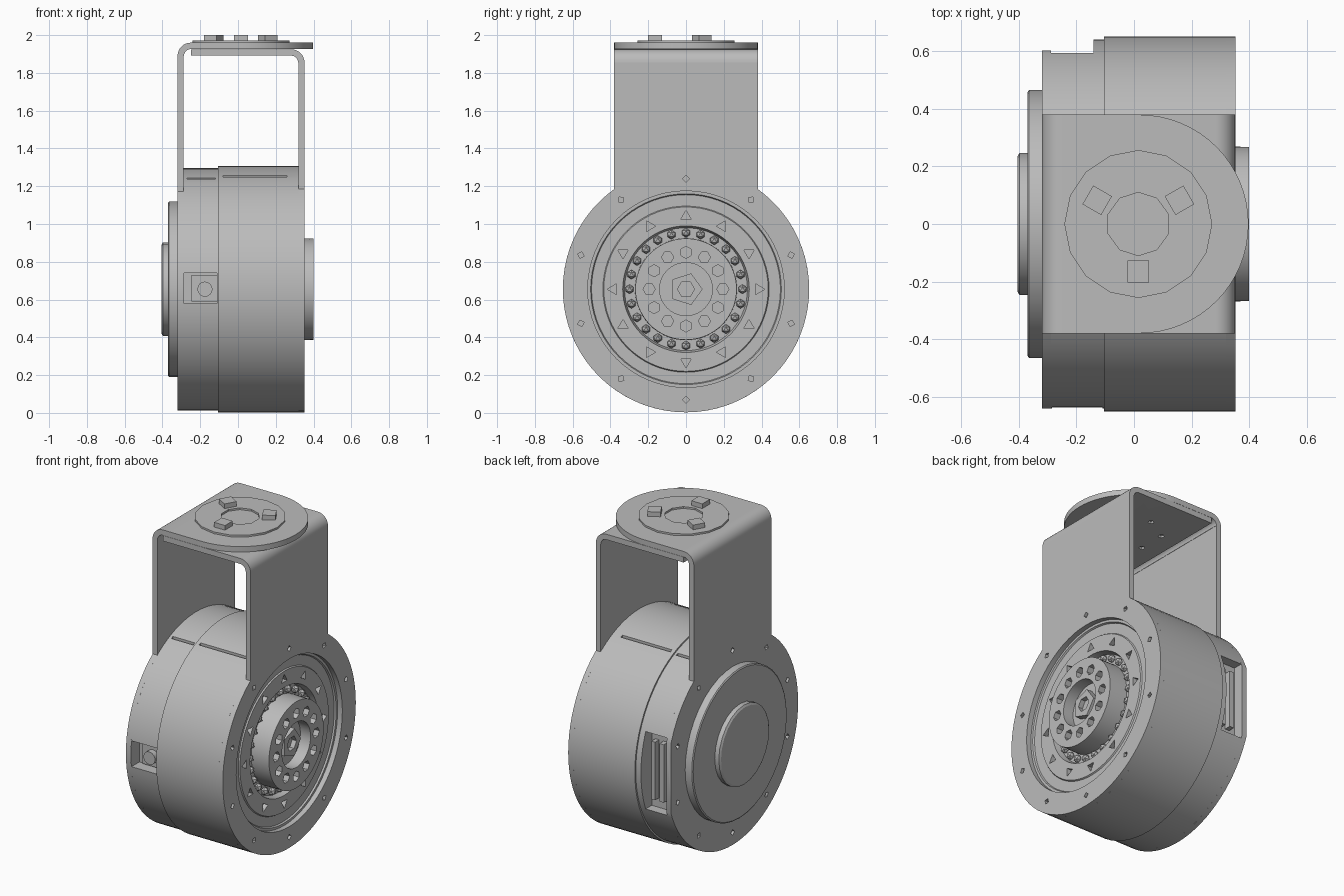
import bpy, bmesh
from math import sin, cos, pi, radians, asin, sqrt
from mathutils import Matrix, Vector

if "Cube" in bpy.data.objects:
    bpy.data.objects.remove(bpy.data.objects["Cube"])

CZ = 0.655          # height of the motor axis
R = 0.652           # housing radius
W = 0.38            # half width of the bracket

grey = bpy.data.materials.new("plain grey")
grey.use_nodes = True
grey.diffuse_color = (0.5, 0.5, 0.5, 1)
grey.node_tree.nodes["Principled BSDF"].inputs["Base Color"].default_value = (0.5, 0.5, 0.5, 1)


def make(name, bm):
    bmesh.ops.remove_doubles(bm, verts=bm.verts, dist=1e-5)
    bmesh.ops.recalc_face_normals(bm, faces=bm.faces)
    me = bpy.data.meshes.new(name)
    bm.to_mesh(me)
    bm.free()
    me.materials.append(grey)
    ob = bpy.data.objects.new(name, me)
    bpy.context.collection.objects.link(ob)
    return ob


def lathe(name, profile, n=72):
    """Revolve (x, radius) points about the motor axis."""
    bm = bmesh.new()
    rings = [[bm.verts.new((x, r * cos(2 * pi * i / n), CZ + r * sin(2 * pi * i / n)))
              for i in range(n)] if r else [bm.verts.new((x, 0, CZ))] for x, r in profile]
    for a, b in zip(rings, rings[1:]):
        for i in range(n):
            j = (i + 1) % n
            quad = [a[i % len(a)], a[j % len(a)], b[j % len(b)], b[i % len(b)]]
            bm.faces.new(list(dict.fromkeys(quad)))
    return make(name, bm)


def extrude(name, points, vec):
    """Extrude a flat outline along a vector."""
    bm = bmesh.new()
    face = bm.faces.new([bm.verts.new(p) for p in points])
    new = bmesh.ops.extrude_face_region(bm, geom=[face])["geom"]
    bmesh.ops.translate(bm, vec=vec, verts=[v for v in new if isinstance(v, bmesh.types.BMVert)])
    return make(name, bm)


def add_box(bm, lo, hi):
    lo, hi = Vector(lo), Vector(hi)
    m = Matrix.Translation((lo + hi) / 2) @ Matrix.Diagonal((hi - lo).to_4d())
    m[3][3] = 1
    bmesh.ops.create_cube(bm, size=1, matrix=m)


def add_cyl(bm, centre, r, depth, axis="X", n=24, turn=0):
    rot = {"X": Matrix.Rotation(pi / 2, 4, "Y"), "Y": Matrix.Rotation(pi / 2, 4, "X"),
           "Z": Matrix.Identity(4)}[axis]
    m = Matrix.Translation(centre) @ rot @ Matrix.Rotation(turn, 4, "Z")
    bmesh.ops.create_cone(bm, cap_ends=True, segments=n, radius1=r, radius2=r, depth=depth, matrix=m)


def bolt_circle(bm, x, radius, r, depth, count, n, start=90):
    for i in range(count):
        a = radians(start) + 2 * pi * i / count
        add_cyl(bm, (x, radius * cos(a), CZ + radius * sin(a)), r, depth, n=n, turn=a)


def cut(ob, bm):
    cutter = make("cutter", bm)
    cutter.hide_render = True
    mod = ob.modifiers.new("cut", "BOOLEAN")
    mod.operation, mod.solver, mod.object = "DIFFERENCE", "EXACT", cutter
    dg = bpy.context.evaluated_depsgraph_get()
    dg.update()
    me = bpy.data.meshes.new_from_object(ob.evaluated_get(dg))
    ob.modifiers.clear()
    ob.data = me
    bpy.data.objects.remove(cutter)


# Main housing with recessed output face and hub
main = lathe("main_housing", [(-0.105, 0), (-0.105, R), (0.32, R), (0.32, 0.505), (0.31, 0.50),
                              (0.31, 0.44), (0.318, 0.435), (0.318, 0.335), (0.28, 0.325),
                              (0.28, 0.27), (0.40, 0.268), (0.40, 0.14), (0.33, 0.14), (0.33, 0)])
bm = bmesh.new()
bolt_circle(bm, 0.40, 0.195, 0.032, 0.08, 12, 6)
bolt_circle(bm, 0.32, 0.385, 0.032, 0.06, 12, 3)
for s in (-1, 1):
    add_box(bm, (-0.08, s * 0.26 - 0.008, 1.22), (0.26, s * 0.26 + 0.008, 1.4))
cut(main, bm)

# Bearing balls in the groove round the hub
bm = bmesh.new()
for i in range(24):
    a = 2 * pi * i / 24
    bmesh.ops.create_icosphere(bm, subdivisions=1, radius=0.025, matrix=Matrix.Translation(
        (0.288, 0.299 * cos(a), CZ + 0.299 * sin(a))))
make("bearing_balls", bm)

# Centre bolt inside the hub
bolt = bmesh.new()
add_cyl(bolt, (0.345, 0, CZ), 0.088, 0.05, n=5)
bolt = make("centre_bolt", bolt)
bm = bmesh.new()
add_cyl(bm, (0.37, 0, CZ), 0.045, 0.06, n=6)
cut(bolt, bm)

# Rear housing with cable pocket at the back and small socket at the front
rear = lathe("rear_housing", [(-0.288, 0), (-0.288, 0.642), (-0.105, 0.642), (-0.105, 0)])
bm = bmesh.new()
add_box(bm, (-0.40, 0.535, CZ - 0.24), (-0.14, 0.8, CZ + 0.24))
add_box(bm, (-0.285, -0.8, 0.58), (-0.11, -0.56, 0.74))
add_box(bm, (-0.27, -0.268, 1.22), (-0.12, -0.252, 1.4))
add_box(bm, (-0.27, 0.252, 1.22), (-0.12, 0.268, 1.4))
cut(rear, bm)

bm = bmesh.new()
add_box(bm, (-0.25, 0.52, CZ - 0.18), (-0.22, 0.575, CZ + 0.18))
add_box(bm, (-0.19, 0.52, CZ - 0.18), (-0.165, 0.575, CZ + 0.18))
make("cable_connector", bm)
bm = bmesh.new()
add_box(bm, (-0.245, -0.585, 0.59), (-0.11, -0.54, 0.73))
add_cyl(bm, (-0.175, -0.59, CZ), 0.04, 0.06, "Y", 16)
make("front_socket", bm)

# Stepped cover on the rear side
lathe("rear_cover", [(-0.30, 0), (-0.30, 0.465), (-0.365, 0.465), (-0.37, 0.458), (-0.37, 0)], 40)
lathe("rear_cap", [(-0.36, 0), (-0.36, 0.247), (-0.398, 0.247), (-0.405, 0.235), (-0.405, 0)], 24)


# Side plates: round flange running up into the bracket leg
def side_plate(name, x, r, top):
    a0 = pi / 2 - asin(W / r)
    sweep = pi + 2 * a0
    pts = [(x, W, top)]
    pts += [(x, r * cos(a0 - sweep * i / 64), CZ + r * sin(a0 - sweep * i / 64)) for i in range(65)]
    return extrude(name, pts + [(x, -W, top)], (0.032, 0, 0))


plate = side_plate("output_side_plate", 0.32, R, 1.855)
bm = bmesh.new()
add_cyl(bm, (0.33, 0, CZ), 0.52, 0.2, n=64)
bolt_circle(bm, 0.35, 0.585, 0.018, 0.05, 10, 4)
cut(plate, bm)
plate = side_plate("rear_side_plate", -0.32, 0.642, 1.89)
bm = bmesh.new()
add_box(bm, (-0.4, 0.603, CZ - 0.24), (-0.2, 0.8, CZ + 0.24))
bolt_circle(bm, -0.32, 0.565, 0.018, 0.05, 10, 4)
cut(plate, bm)


# Bent corners joining the legs to the top plates
def bend(name, x_out, side, top, end_x):
    rad, t = 0.07, 0.034
    cx, cz = x_out - side * rad, top - rad
    arc = [(cx + side * k * cos(pi / 2 * i / 8), cz + k * sin(pi / 2 * i / 8))
           for k in (rad, rad - t) for i in range(9)]
    outer, inner = arc[:9], arc[9:]
    pts = outer + [(end_x, top), (end_x, top - t)] + inner[::-1]
    return extrude(name, [(x, -W, z) for x, z in pts], (0, 2 * W, 0))


lower = bend("lower_top_plate", 0.352, 1, 1.925, -0.25)
bm = bmesh.new()
for i in range(6):
    a = pi / 6 + i * pi / 3
    add_cyl(bm, (0.018 + 0.17 * cos(a), 0.17 * sin(a), 1.89), 0.018, 0.03, "Z", 5)
cut(lower, bm)
bend("upper_bend", -0.32, -1, 1.96, -0.20)
D = [(-0.20, W, 1.926)] + [(0.018 + W * sin(pi * i / 32), W * cos(pi * i / 32), 1.926)
                           for i in range(33)] + [(-0.20, -W, 1.926)]
extrude("upper_top_plate", D, (0, 0, 0.034))

# Mounting ring on top, with three locating blocks
ring = bmesh.new()
add_cyl(ring, (0.015, 0, 1.963), 0.257, 0.016, "Z", 16)
ring = make("mounting_ring", ring)
bm = bmesh.new()
add_cyl(bm, (0.015, 0, 1.97), 0.11, 0.1, "Z", 10)
cut(ring, bm)
bm = bmesh.new()
for deg in (30, 150, 270):
    a = radians(deg)
    add_cyl(bm, (0.015 + 0.165 * cos(a), 0.165 * sin(a), 1.98), 0.053, 0.04, "Z", 4, a + pi / 4)
make("locating_blocks", bm)

# Smooth the round surfaces, keep the edges sharp
bpy.ops.object.select_all(action="DESELECT")
for ob in bpy.context.collection.objects:
    if ob.type == "MESH" and ob.data.materials and ob.data.materials[0] == grey:
        ob.select_set(True)
        bpy.context.view_layer.objects.active = ob
bpy.ops.object.shade_smooth_by_angle(angle=radians(25))
